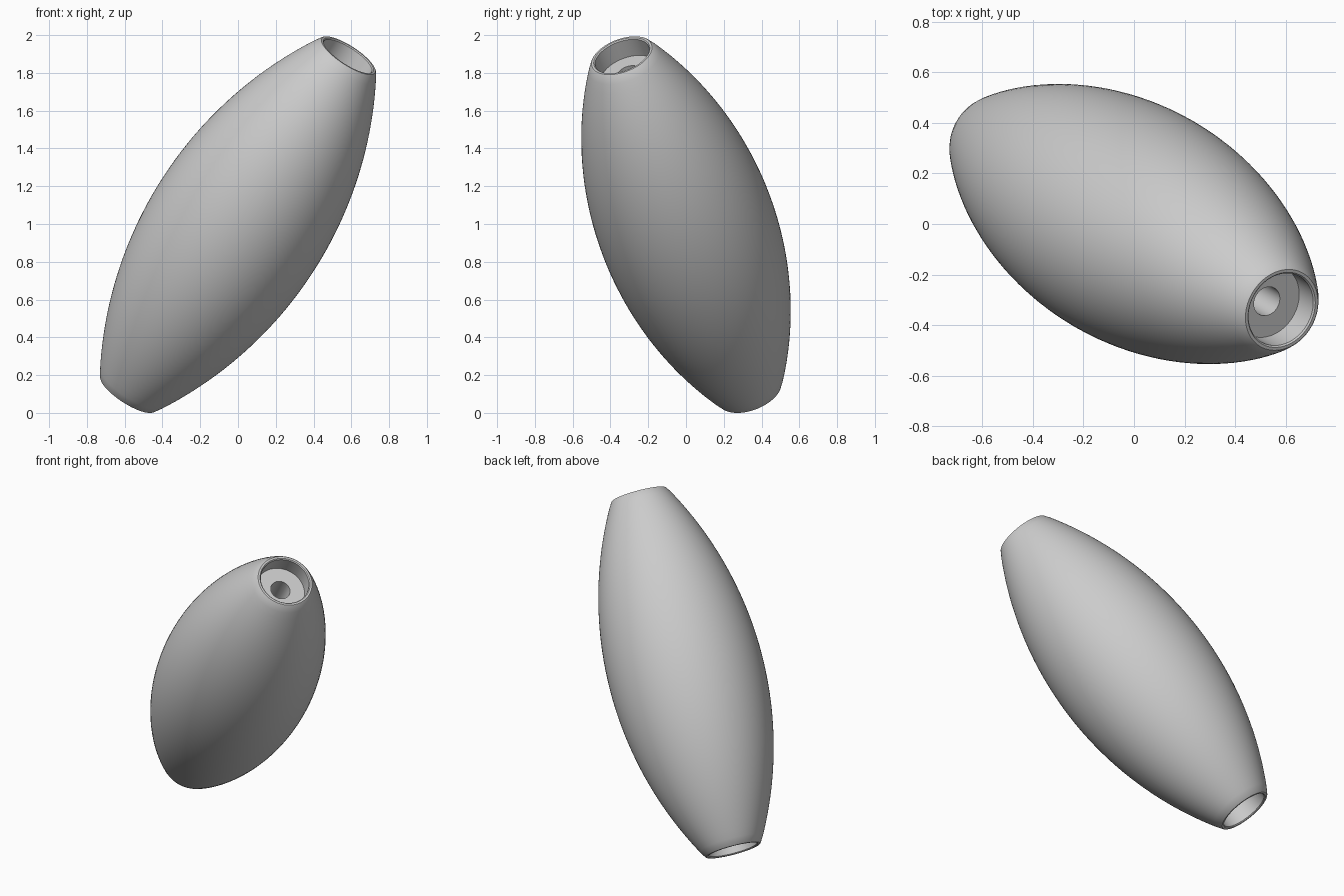
import bpy, bmesh, math
from mathutils import Vector

if "Cube" in bpy.data.objects:
    bpy.data.objects.remove(bpy.data.objects["Cube"])

AXIS = Vector((0.521, -0.303, 0.798)).normalized()
HALF = 1.122              # half length along the axis
R_MID, R_END = 0.47, 0.173
R_POCKET, DEPTH, R_BORE = 0.15, 0.112, 0.06
SIDES, RINGS = 96, 48

# barrel side: one circular arc from end to end
drop = R_MID - R_END
arc_r = (HALF ** 2 + drop ** 2) / (2 * drop)
half_angle = math.asin(HALF / arc_r)
side = []
for i in range(RINGS + 1):
    a = half_angle * (2 * i / RINGS - 1)
    side.append((R_MID - arc_r + arc_r * math.cos(a), arc_r * math.sin(a)))
side[0] = (R_END, -HALF + 0.004)
side[-1] = (R_END, HALF - 0.004)

# end: softened lip, pocket wall, pocket floor, bore edge
end = [(R_END - 0.005, HALF), (R_POCKET + 0.006, HALF),
       (R_POCKET, HALF - 0.006), (R_POCKET, HALF - DEPTH),
       (R_BORE, HALF - DEPTH)]
profile = side + end + [(r, -z) for r, z in reversed(end)]

# revolve the closed profile
bm = bmesh.new()
rings = []
for k in range(SIDES):
    a = 2 * math.pi * k / SIDES
    rings.append([bm.verts.new((r * math.cos(a), r * math.sin(a), z)) for r, z in profile])
n = len(profile)
for k in range(SIDES):
    p, q = rings[k], rings[(k + 1) % SIDES]
    for i in range(n):
        j = (i + 1) % n
        bm.faces.new((p[i], q[i], q[j], p[j]))
bmesh.ops.recalc_face_normals(bm, faces=bm.faces)

# tilt along the axis and lift onto the ground
rot = Vector((0, 0, 1)).rotation_difference(AXIS).to_matrix()
bmesh.ops.rotate(bm, verts=bm.verts, cent=(0, 0, 0), matrix=rot)
bmesh.ops.translate(bm, verts=bm.verts, vec=(0, 0, -min(v.co.z for v in bm.verts)))

mesh = bpy.data.meshes.new("barrel_bead")
bm.to_mesh(mesh)
bm.free()
bead = bpy.data.objects.new("barrel_bead", mesh)
bpy.context.collection.objects.link(bead)
bpy.context.view_layer.objects.active = bead
bead.select_set(True)
bpy.ops.object.shade_smooth_by_angle(angle=math.radians(30))
